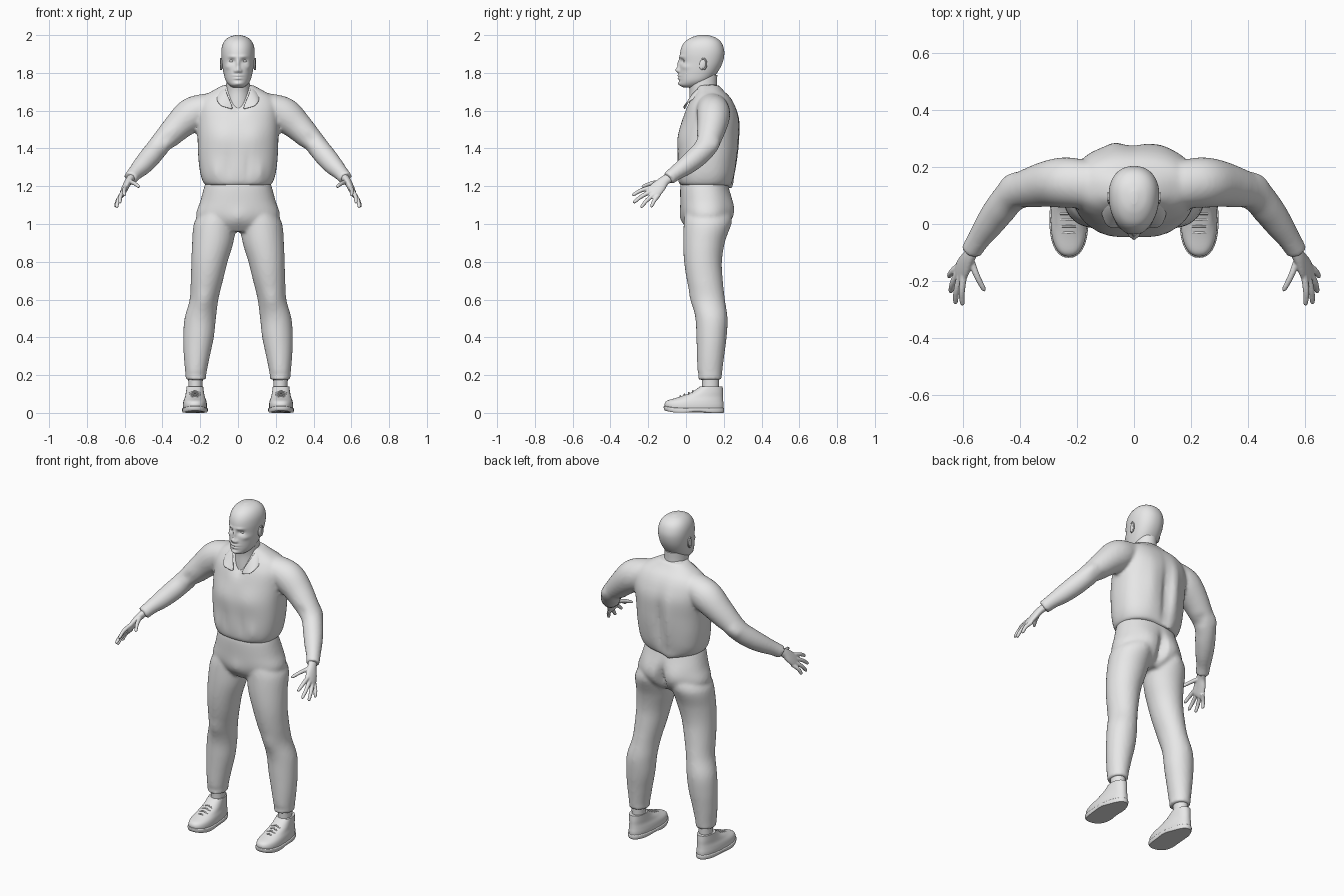
import bpy, bmesh, math
from mathutils import Vector, Matrix

if "Cube" in bpy.data.objects:
    bpy.data.objects.remove(bpy.data.objects["Cube"], do_unlink=True)

grey = bpy.data.materials.new("plain grey")
grey.use_nodes = True
grey.diffuse_color = (0.8, 0.8, 0.8, 1)
for node in grey.node_tree.nodes:
    if node.type == 'BSDF_PRINCIPLED':
        node.inputs["Base Color"].default_value = (0.8, 0.8, 0.8, 1)


def smooth_rings(rings, steps):
    """Catmull-Rom interpolation between the given rings."""
    rows = [Vector(r) for r in rings]
    out = []
    for i in range(len(rows) - 1):
        a, b, c, d = rows[max(i - 1, 0)], rows[i], rows[i + 1], rows[min(i + 2, len(rows) - 1)]
        for k in range(steps):
            t = k / steps
            out.append(0.5 * (2 * b + (c - a) * t + (2 * a - 5 * b + 4 * c - d) * t * t
                              + (3 * b - a - 3 * c + d) * t ** 3))
    return out + [rows[-1]]


def loft(bm, rings, hint=None, sides=40, steps=5, power=2.0, taper=0.0):
    """Skin rings of (x, y, z, half width, half depth); a hint turns them across the path."""
    rows = smooth_rings(rings, steps)
    loops = []
    for i, row in enumerate(rows):
        centre = Vector(row[:3])
        u, v = Vector((1, 0, 0)), Vector((0, 1, 0))
        if hint:
            tangent = Vector(rows[min(i + 1, len(rows) - 1)][:3]) - Vector(rows[max(i - 1, 0)][:3])
            tangent.normalize()
            u = Vector(hint)
            u = (u - tangent * u.dot(tangent)).normalized()
            v = tangent.cross(u)
        loop = []
        for k in range(sides):
            angle = math.tau * k / sides
            s, c = math.sin(angle), math.cos(angle)
            s = math.copysign(abs(s) ** (2 / power), s)
            c = math.copysign(abs(c) ** (2 / power), c)
            wide = max(row[3], 0.001) * s * (1 + taper * c)
            loop.append(bm.verts.new(centre + u * wide + v * max(row[4], 0.001) * c))
        loops.append(loop)
    for low, high in zip(loops, loops[1:]):
        for k in range(sides):
            j = (k + 1) % sides
            bm.faces.new((low[k], low[j], high[j], high[k]))
    bm.faces.new(loops[0][::-1])
    bm.faces.new(loops[-1])


def slices(rows, x=0.0):
    """Turn rows of (z, front y, back y, half width) into rings."""
    return [(x, (f + b) / 2, z, w, (b - f) / 2) for z, f, b, w in rows]


def sculpt(bm, bumps, both=True):
    """Push the surface with soft bumps: (centre, radii, offset)."""
    for centre, radii, offset in bumps:
        for side in ((1, -1) if both and centre[0] else (1,)):
            for vert in bm.verts:
                p = vert.co
                d = ((p.x - side * centre[0]) / radii[0], (p.y - centre[1]) / radii[1],
                     (p.z - centre[2]) / radii[2])
                weight = math.exp(-sum(q * q for q in d))
                if weight > 0.01:
                    vert.co = p + Vector((side * offset[0], offset[1], offset[2])) * weight


def mirror(bm):
    """Copy everything to the other side."""
    copy = bmesh.ops.duplicate(bm, geom=bm.verts[:] + bm.edges[:] + bm.faces[:])["geom"]
    for item in copy:
        if isinstance(item, bmesh.types.BMVert):
            item.co.x *= -1


def finish(bm, name, voxel=0, relax=0, angle=60):
    bmesh.ops.recalc_face_normals(bm, faces=bm.faces[:])
    mesh = bpy.data.meshes.new(name)
    bm.to_mesh(mesh)
    bm.free()
    obj = bpy.data.objects.new(name, mesh)
    bpy.context.collection.objects.link(obj)
    mesh.materials.append(grey)
    bpy.ops.object.select_all(action='DESELECT')
    obj.select_set(True)
    bpy.context.view_layer.objects.active = obj
    bpy.ops.object.shade_smooth_by_angle(angle=math.radians(angle))
    if voxel:
        remesh = obj.modifiers.new("blend", 'REMESH')
        remesh.mode = 'VOXEL'
        remesh.voxel_size = voxel
        remesh.use_smooth_shade = True
        soft = obj.modifiers.new("relax", 'SMOOTH')
        soft.factor = 0.5
        soft.iterations = relax
    return obj


# Shirt: sleeves blended into a loose torso
bm = bmesh.new()
loft(bm, [(.10, .13, 1.635, .08, .06), (.18, .14, 1.61, .085, .08), (.25, .145, 1.575, .088, .09),
          (.33, .135, 1.505, .076, .074), (.42, .105, 1.41, .06, .058), (.47, .05, 1.35, .056, .056),
          (.51, -.005, 1.305, .049, .05), (.545, -.055, 1.27, .04, .04), (.57, -.095, 1.24, .037, .037)],
     hint=(0, 1, 0))
sculpt(bm, [((.39, .06, 1.45), (.02, .04, .02), (.008, .01, .008)),
            ((.44, .15, 1.42), (.03, .04, .03), (.006, .012, 0)),
            ((.36, .13, 1.40), (.02, .05, .03), (.006, 0, .01))])
mirror(bm)
loft(bm, slices([(1.205, -.03, .232, .172), (1.225, -.04, .245, .186), (1.27, -.045, .258, .2),
                 (1.35, -.045, .268, .21), (1.45, -.042, .276, .214), (1.55, -.02, .28, .218),
                 (1.62, .002, .262, .215), (1.67, .03, .235, .19), (1.705, .05, .2, .135),
                 (1.735, .06, .175, .08)]), power=2.4, sides=64)
sculpt(bm, [((.09, -.05, 1.47), (.07, .06, .07), (0, -.008, 0)),
            ((0, 0, 1.64), (.035, .06, .05), (0, .025, 0)),
            ((.12, -.04, 1.27), (.02, .05, .05), (0, -.008, 0)),
            ((.05, -.05, 1.3), (.015, .05, .07), (0, .007, 0))])
sculpt(bm, [((-.07, .28, 1.42), (.03, .1, .17), (0, .012, 0)),
            ((-.01, .28, 1.38), (.025, .1, .17), (0, -.02, 0)),
            ((.09, .27, 1.42), (.04, .1, .15), (0, .008, 0)),
            ((-.05, .25, 1.2), (.06, .05, .035), (0, .012, -.022))], both=False)
finish(bm, "shirt", voxel=0.01, relax=4)

# Collar: folded band with two pointed flaps
bm = bmesh.new()
upper = [(0, .168, 1.735), (.055, .14, 1.745), (.074, .08, 1.735), (.058, .022, 1.69), (.012, -.012, 1.595)]
lower = [(0, .215, 1.69), (.08, .18, 1.7), (.115, .1, 1.69), (.12, .025, 1.66), (.092, -.022, 1.622)]
rows = []
for a, b in zip(upper, lower):
    a, b = Vector(a), Vector(b)
    middle = (a + b) / 2 + Vector((0.1 * a.x, 0, 0.008))
    rows.append([bm.verts.new(p) for p in (a, middle, b)])
for r, s in zip(rows, rows[1:]):
    for k in range(2):
        bm.faces.new((r[k], r[k + 1], s[k + 1], s[k]))
mirror(bm)
bmesh.ops.remove_doubles(bm, verts=bm.verts[:], dist=0.0005)
collar = finish(bm, "collar")
collar.modifiers.new("thickness", 'SOLIDIFY').thickness = 0.008
collar.modifiers.new("round", 'SUBSURF').levels = 2

# Trousers: two legs blended into the hips
bm = bmesh.new()
loft(bm, [(.11, .11, 1.06, .09, .115), (.122, .112, 1.0, .112, .124), (.134, .095, .9, .109, .11),
          (.151, .09, .8, .096, .1), (.165, .1, .7, .085, .095), (.18, .118, .6, .076, .088),
          (.2, .135, .5, .083, .085), (.209, .135, .4, .081, .08), (.218, .13, .3, .069, .072),
          (.223, .126, .21, .056, .065), (.223, .126, .175, .054, .063)])
sculpt(bm, [((.18, .03, .6), (.05, .04, .05), (0, -.008, 0)),
            ((.22, .06, .2), (.06, .06, .012), (0, .006, 0))])
mirror(bm)
loft(bm, slices([(1.235, -.02, .215, .165), (1.2, -.03, .225, .178), (1.12, -.03, .245, .2),
                 (1.05, -.024, .245, .222), (1.0, -.008, .225, .2), (.96, .02, .18, .11)]), power=2.2)
sculpt(bm, [((.09, .25, 1.07), (.06, .06, .07), (0, .016, 0)),
            ((0, .25, 1.04), (.02, .08, .08), (0, -.04, 0)),
            ((0, -.02, 1.03), (.05, .04, .05), (0, -.012, 0))])
finish(bm, "trousers", voxel=0.01, relax=4)

# Head: lofted skull with a sculpted face
bm = bmesh.new()
loft(bm, slices([(1.722, -.01, .05, .025), (1.735, -.034, .09, .046), (1.76, -.036, .13, .065),
                 (1.8, -.036, .165, .076), (1.85, -.032, .192, .084), (1.9, -.032, .203, .088),
                 (1.94, -.022, .197, .084), (1.97, .0, .18, .07), (1.99, .035, .15, .046),
                 (2.0, .07, .115, .012)]), sides=112, steps=9, taper=.1, power=2.15)
sculpt(bm, [((.033, -.03, 1.862), (.017, .05, .012), (0, .013, 0)),
            ((.03, -.03, 1.886), (.022, .05, .007), (0, -.005, 0)),
            ((0, -.04, 1.85), (.009, .05, .024), (0, -.013, 0)),
            ((0, -.04, 1.815), (.012, .05, .015), (0, -.02, 0)),
            ((.015, -.04, 1.81), (.007, .05, .008), (0, -.009, 0)),
            ((.055, -.01, 1.832), (.018, .04, .014), (.003, -.004, 0)),
            ((0, -.04, 1.786), (.024, .05, .005), (0, -.009, 0)),
            ((0, -.04, 1.77), (.02, .05, .005), (0, -.009, 0)),
            ((0, -.04, 1.744), (.02, .04, .009), (0, -.006, 0))])
finish(bm, "head", angle=180)


def ball(bm, centre, radii, turn=0):
    place = Matrix.Translation(centre) @ Matrix.Rotation(turn, 4, 'X') @ Matrix.Diagonal((*radii, 1))
    bmesh.ops.create_uvsphere(bm, u_segments=20, v_segments=12, radius=1, matrix=place)


# Eyes
bm = bmesh.new()
ball(bm, (.033, -.001, 1.862), (.015, .014, .009))
mirror(bm)
finish(bm, "eyes")

# Ears: tilted oval shells with a raised rim
bm = bmesh.new()
ball(bm, (.087, .088, 1.845), (.007, .017, .03), turn=-.2)
rim = [(.091, .092 + .016 * math.sin(a), 1.847 + .029 * math.cos(a), .004, .004)
       for a in (math.tau * k / 12 for k in range(-1, 8))]
loft(bm, rim, hint=(1, 0, 0), sides=8, steps=2)
mirror(bm)
finish(bm, "ears")

# Neck
bm = bmesh.new()
loft(bm, [(0, .095, 1.58, .08, .08), (0, .093, 1.64, .07, .076), (0, .092, 1.7, .064, .073),
          (0, .088, 1.75, .062, .076), (0, .09, 1.79, .06, .076)])
finish(bm, "neck")

# Hands: palm, four fingers and a thumb blended together
bm = bmesh.new()
across = (-.03, -.06, .05)
loft(bm, [(.56, -.08, 1.25, .027, .022), (.578, -.115, 1.228, .028, .02), (.595, -.145, 1.197, .038, .018),
          (.609, -.175, 1.166, .04, .015), (.614, -.188, 1.155, .033, .01)], hint=across, sides=24)
fingers = [((.596, -.19, 1.19), (.6, -.285, 1.15)), ((.608, -.185, 1.17), (.625, -.28, 1.11)),
           ((.617, -.172, 1.152), (.642, -.24, 1.085)), ((.617, -.15, 1.145), (.648, -.185, 1.088)),
           ((.57, -.125, 1.222), (.522, -.235, 1.195))]
for base, tip in fingers:
    base, tip = Vector(base), Vector(tip)
    rings = []
    for t, r in ((-.15, .012), (.3, .0115), (.6, .0105), (.9, .009), (.97, .006), (1, .002)):
        p = base.lerp(tip, t) + Vector((.005, 0, .008)) * math.sin(math.pi * max(t, 0))
        rings.append((*p, r, r))
    loft(bm, rings, hint=across, sides=14, steps=3)
mirror(bm)
finish(bm, "hands", voxel=0.004, relax=3)

# Ankles
bm = bmesh.new()
loft(bm, [(.225, .128, .08, .04, .046), (.225, .13, .13, .037, .044), (.225, .13, .2, .04, .046)])
mirror(bm)
finish(bm, "ankles")

# Shoes: low upper, then a wider sole with heel arch and lifted toe
shoe_parts = {
    "shoe_uppers": [(.015, -.112, .198, .061), (.04, -.113, .199, .063), (.062, -.095, .197, .06),
                    (.085, -.035, .196, .052), (.11, .03, .196, .047), (.14, .075, .194, .043)],
    "shoe_soles": [(.0, -.112, .198, .064), (.008, -.117, .202, .067), (.022, -.118, .202, .067),
                   (.026, -.112, .198, .063)]}
for name, rows in shoe_parts.items():
    bm = bmesh.new()
    loft(bm, slices(rows, x=.228), taper=-.12, power=2.3)
    sculpt(bm, [((.228, -.14, 0), (.2, .06, .08), (0, 0, .015)),
                ((.228, .06, 0), (.2, .045, .015), (0, 0, .01))])
    mirror(bm)
    finish(bm, name, angle=40)

# Shoe laces
bm = bmesh.new()
for k in range(4):
    y, z = -.03 + .022 * k, .09 + .009 * k
    loft(bm, [(.228 + s * .03, y, z - .012 * abs(s), .004, .004) for s in (-1, -.5, 0, .5, 1)],
         hint=(0, 1, 0), sides=8, steps=2)
mirror(bm)
finish(bm, "shoe_laces")
